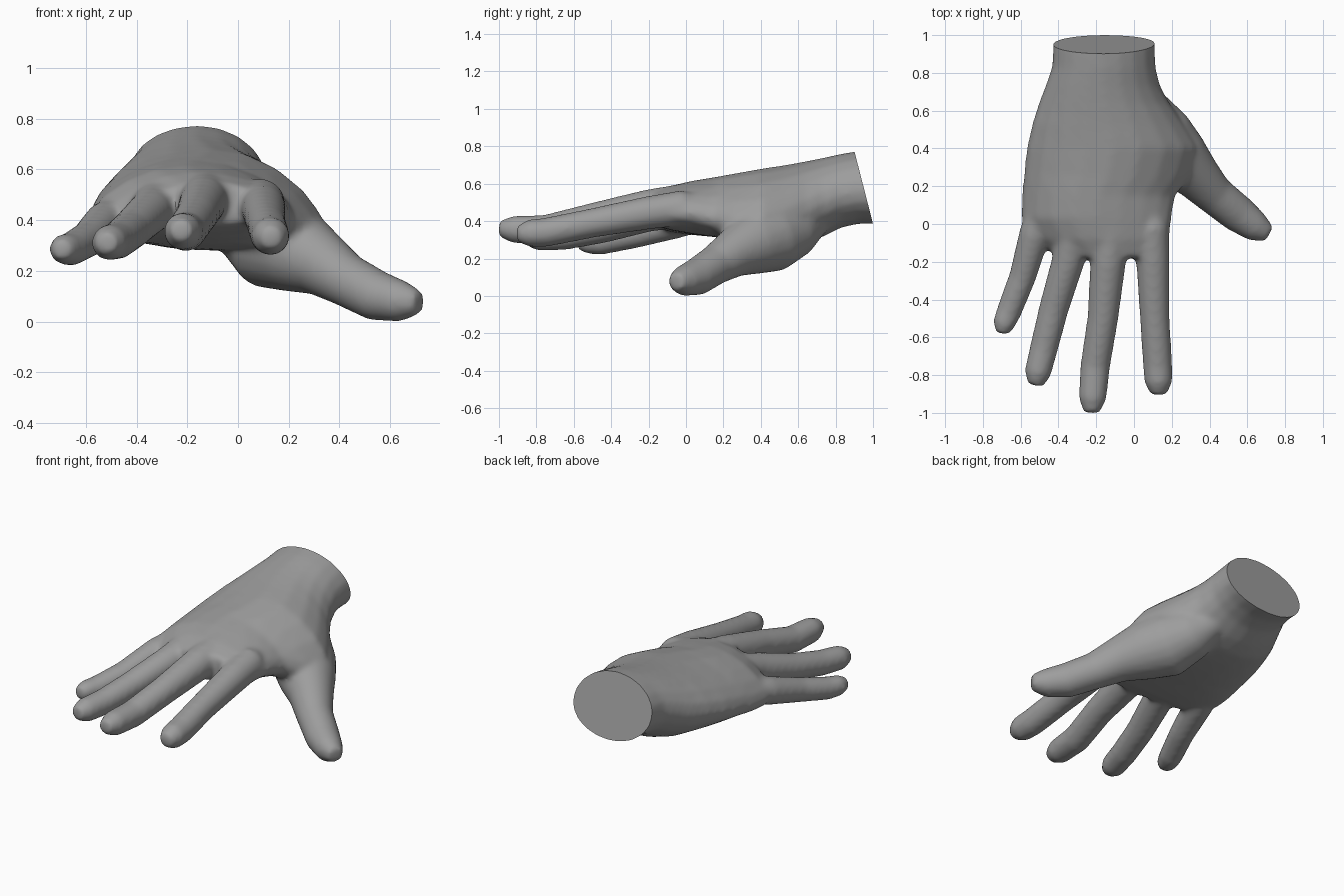
import bpy, bmesh, math
from mathutils import Vector

if "Cube" in bpy.data.objects:
    bpy.data.objects.remove(bpy.data.objects["Cube"])

skin = bpy.data.materials.new("grey skin")
skin.diffuse_color = (0.34, 0.34, 0.34, 1)
skin.use_nodes = True
skin.node_tree.nodes["Principled BSDF"].inputs["Base Color"].default_value = skin.diffuse_color
SIDES = 20
bm = bmesh.new()


def skin_rings(rings):
    """Join rings of points into a closed solid."""
    loops = [[bm.verts.new(p) for p in ring] for ring in rings]
    for a, b in zip(loops, loops[1:]):
        for i in range(SIDES):
            j = (i + 1) % SIDES
            bm.faces.new((a[i], a[j], b[j], b[i]))
    bm.faces.new(loops[0][::-1])
    bm.faces.new(loops[-1])


def digit(points):
    """Tapered tube along x, y, z, radius stations."""
    centres = [Vector(p[:3]) for p in points]
    rings = []
    for i, p in enumerate(points):
        along = (centres[min(i + 1, len(points) - 1)] - centres[max(i - 1, 0)]).normalized()
        side = along.cross(Vector((0, 0, 1))).normalized()
        up = side.cross(along)
        rings.append([centres[i] + p[3] * (side * math.cos(t) + up * math.sin(t))
                      for t in (math.tau * k / SIDES for k in range(SIDES))])
    skin_rings(rings)


def palm(stations):
    """Arched oval sections: y, left x, right x, bottom z, top z, droop left, droop right."""
    rings = []
    for y, x0, x1, z0, z1, dl, dr in stations:
        ring = []
        for k in range(SIDES):
            t = math.tau * k / SIDES
            u, v = math.cos(t), math.sin(t)
            z = (z0 + z1) / 2 + v * (z1 - z0) / 2 - (dl if u < 0 else dr) * u * u
            ring.append(Vector(((x0 + x1) / 2 + u * (x1 - x0) / 2, y, z)))
        rings.append(ring)
    skin_rings(rings)


# palm and wrist, spreading right into the thumb web
palm([
    (-0.18, -0.40, 0.15, 0.38, 0.55, 0.06, 0.03),
    (-0.08, -0.53, 0.19, 0.35, 0.59, 0.09, 0.03),
    (0.03, -0.60, 0.20, 0.33, 0.615, 0.09, 0.03),
    (0.15, -0.595, 0.22, 0.315, 0.635, 0.08, 0.06),
    (0.26, -0.585, 0.31, 0.30, 0.655, 0.06, 0.12),
    (0.40, -0.57, 0.35, 0.285, 0.68, 0.04, 0.13),
    (0.53, -0.54, 0.27, 0.28, 0.70, 0.02, 0.10),
    (0.64, -0.505, 0.19, 0.285, 0.72, 0.01, 0.06),
    (0.73, -0.47, 0.14, 0.315, 0.738, 0, 0.03),
    (0.83, -0.435, 0.115, 0.365, 0.76, 0, 0.02),
    (0.92, -0.43, 0.112, 0.385, 0.775, 0, 0.02),
    (1.15, -0.43, 0.112, 0.385, 0.78, 0, 0.02),
])
# index finger
digit([(0.07, 0.12, 0.47, 0.06), (0.09, -0.02, 0.47, 0.095), (0.10, -0.2, 0.445, 0.089),
       (0.11, -0.5, 0.39, 0.079), (0.125, -0.75, 0.34, 0.078), (0.13, -0.84, 0.335, 0.074),
       (0.13, -0.905, 0.33, 0.042)])
# middle finger
digit([(-0.12, 0.12, 0.50, 0.06), (-0.125, -0.02, 0.50, 0.10), (-0.137, -0.2, 0.475, 0.095),
       (-0.165, -0.5, 0.415, 0.082), (-0.205, -0.75, 0.355, 0.079), (-0.22, -0.925, 0.355, 0.074),
       (-0.225, -1.0, 0.36, 0.042)])
# ring finger
digit([(-0.28, 0.12, 0.48, 0.06), (-0.315, -0.02, 0.465, 0.10), (-0.35, -0.2, 0.43, 0.087),
       (-0.425, -0.45, 0.36, 0.079), (-0.475, -0.65, 0.32, 0.075), (-0.51, -0.79, 0.31, 0.071),
       (-0.522, -0.855, 0.31, 0.042)])
# little finger
digit([(-0.46, 0.16, 0.44, 0.07), (-0.525, -0.05, 0.39, 0.083), (-0.59, -0.28, 0.325, 0.072),
       (-0.66, -0.46, 0.285, 0.067), (-0.689, -0.53, 0.285, 0.06), (-0.70, -0.58, 0.285, 0.037)])
# thumb and the muscle at its base
digit([(-0.02, 0.72, 0.41, 0.07), (0.05, 0.60, 0.36, 0.145), (0.13, 0.46, 0.315, 0.188),
       (0.24, 0.345, 0.275, 0.165), (0.335, 0.25, 0.225, 0.128), (0.425, 0.155, 0.165, 0.106),
       (0.55, 0.055, 0.1, 0.1), (0.645, -0.015, 0.08, 0.082), (0.715, -0.055, 0.075, 0.047)])

bmesh.ops.recalc_face_normals(bm, faces=bm.faces)
mesh = bpy.data.meshes.new("hand")
bm.to_mesh(mesh)
bm.free()
hand = bpy.data.objects.new("hand", mesh)
bpy.context.collection.objects.link(hand)

# fuse the parts and soften the joins
fuse = hand.modifiers.new("fuse", 'REMESH')
fuse.mode = 'VOXEL'
fuse.voxel_size = 0.014
soften = hand.modifiers.new("soften", 'SMOOTH')
soften.factor = 0.5
soften.iterations = 14
bpy.context.view_layer.update()
fused = bpy.data.meshes.new_from_object(hand.evaluated_get(bpy.context.evaluated_depsgraph_get()))
hand.modifiers.clear()
hand.data = fused

# slanted flat cut at the wrist
bm = bmesh.new()
bm.from_mesh(fused)
cut = bmesh.ops.bisect_plane(bm, geom=bm.verts[:] + bm.edges[:] + bm.faces[:],
                             plane_co=(0, 1.0, 0.385), plane_no=(0, 0.39, 0.1), clear_outer=True)
rim = [e for e in cut["geom_cut"] if isinstance(e, bmesh.types.BMEdge)]
bmesh.ops.contextual_create(bm, geom=rim)
bmesh.ops.recalc_face_normals(bm, faces=bm.faces)
bm.to_mesh(fused)
bm.free()

fused.materials.clear()
fused.materials.append(skin)
bpy.context.view_layer.objects.active = hand
hand.select_set(True)
bpy.ops.object.shade_smooth_by_angle(angle=math.radians(40))
